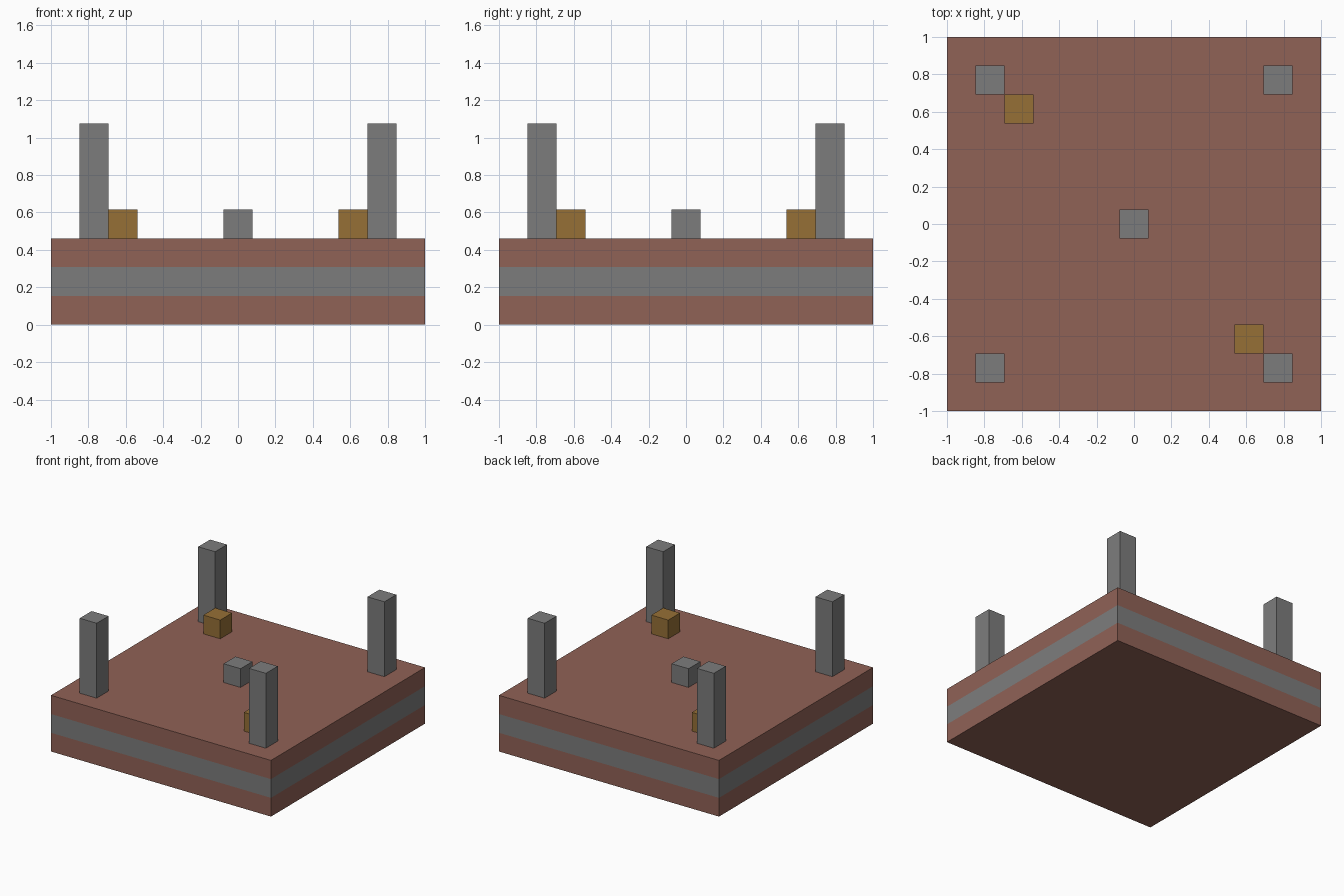
import bpy
import bmesh

cube = bpy.data.objects.get("Cube")
if cube:
    bpy.data.objects.remove(cube, do_unlink=True)

CELLS = 13
U = 2 / CELLS      # edge of one block
LAYERS = 3         # base thickness in blocks


def material(name, rgb):
    m = bpy.data.materials.new(name)
    m.use_nodes = True
    m.diffuse_color = (*rgb, 1)
    m.node_tree.nodes["Principled BSDF"].inputs["Base Color"].default_value = (*rgb, 1)
    return m


brown = material("brown brick", (0.28, 0.122, 0.094))
grey = material("grey stone", (0.204, 0.204, 0.204))
gold = material("dark gold", (0.305, 0.161, 0.037))


def block(name, half, z, layers, mats):
    """Square column extruded upward one layer at a time, closed at both ends."""
    bm = bmesh.new()
    corners = [(-half, -half), (half, -half), (half, half), (-half, half)]
    rings = [[bm.verts.new((x, y, k * U)) for x, y in corners] for k in layers]
    bm.faces.new(rings[0][::-1])
    bm.faces.new(rings[-1])
    for layer, (low, high) in enumerate(zip(rings, rings[1:])):
        for i in range(4):
            j = (i + 1) % 4
            f = bm.faces.new((low[i], low[j], high[j], high[i]))
            f.material_index = layer % len(mats)
    mesh = bpy.data.meshes.new(name)
    bm.to_mesh(mesh)
    bm.free()
    for m in mats:
        mesh.materials.append(m)
    ob = bpy.data.objects.new(name, mesh)
    ob.location.z = z
    bpy.context.collection.objects.link(ob)
    return ob


# Base slab with a stone band around its middle layer
block("base_slab", 1, 0, range(LAYERS + 1), [brown, grey])


def post(name, col, row, height, mat):
    ob = block(name, U / 2, LAYERS * U, (0, height), [mat])
    ob.location.x, ob.location.y = col * U, row * U


# Corner pillars
for side, sx in (("right", -1), ("left", 1)):
    for end, sy in (("front", -1), ("back", 1)):
        post(f"pillar_{end}_{side}", 5 * sx, 5 * sy, 4, grey)

# Centre stone and the two gold blocks beside opposite pillars
post("centre_block", 0, 0, 1, grey)
post("gold_block_front_left", 4, -4, 1, gold)
post("gold_block_back_right", -4, 4, 1, gold)
